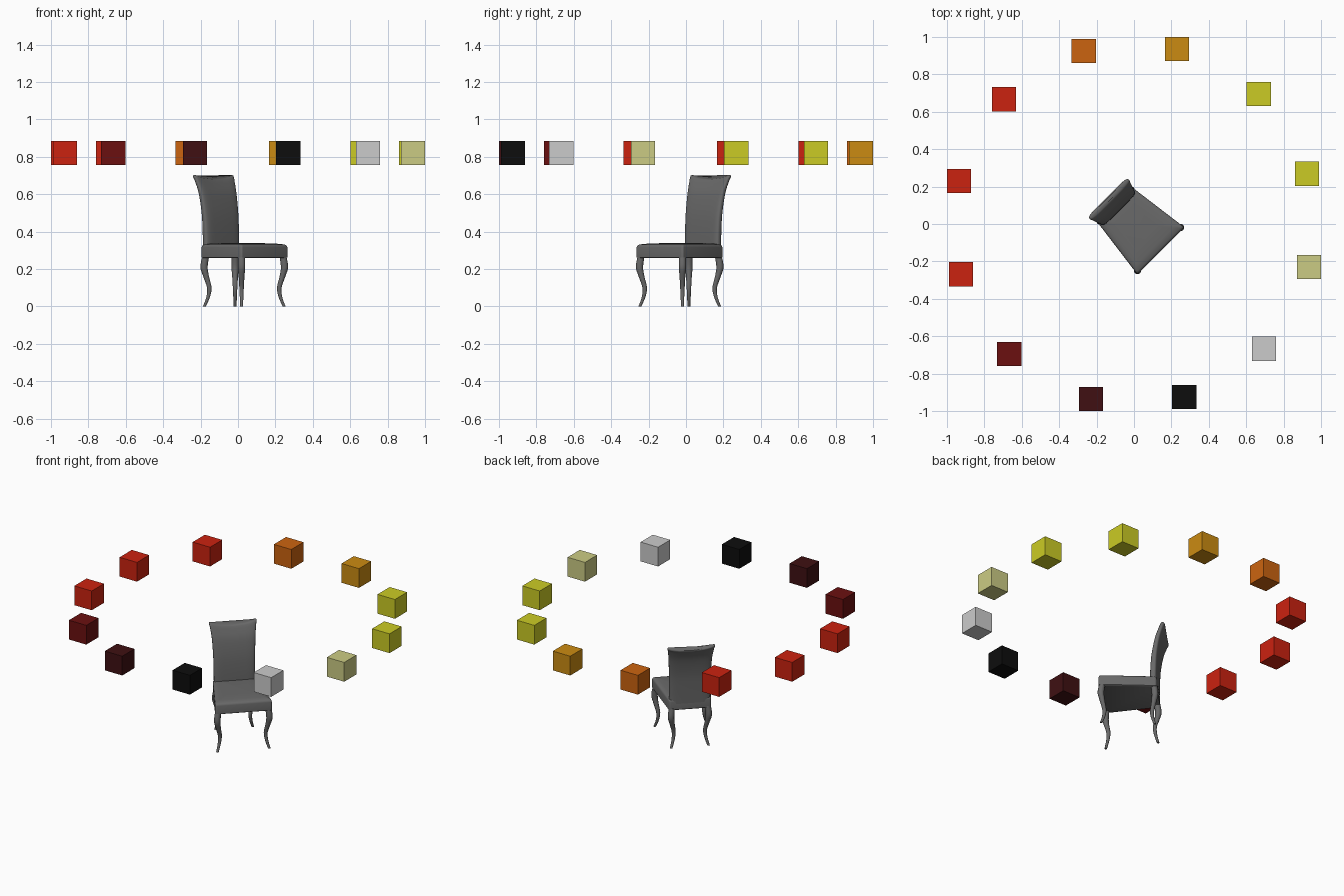
import bpy, bmesh, math
from mathutils import Vector

if "Cube" in bpy.data.objects:
    bpy.data.objects.remove(bpy.data.objects["Cube"])

TURN = math.radians(45)


def make_material(name, color):
    mat = bpy.data.materials.new(name)
    mat.use_nodes = True
    mat.diffuse_color = (*color, 1)
    mat.node_tree.nodes["Principled BSDF"].inputs["Base Color"].default_value = (*color, 1)
    return mat


mats = {name: make_material(name, color) for name, color in {
    "charcoal": (.14, .14, .14),
    "yellow": (.6, .6, .018),
    "amber": (.6, .26, .006),
    "orange": (.6, .127, .005),
    "red": (.6, .016, .005),
    "dark red": (.145, .005, .005),
    "maroon": (.05, .005, .006),
    "black": (.004, .004, .004),
    "light grey": (.6, .6, .6),
    "pale yellow": (.6, .6, .23)}.items()}


def finish(bm, name, mat, angle=0):
    bmesh.ops.recalc_face_normals(bm, faces=bm.faces)
    mesh = bpy.data.meshes.new(name)
    bm.to_mesh(mesh)
    bm.free()
    mesh.materials.append(mats[mat])
    obj = bpy.data.objects.new(name, mesh)
    bpy.context.collection.objects.link(obj)
    if angle:
        bpy.ops.object.select_all(action="DESELECT")
        obj.select_set(True)
        bpy.context.view_layer.objects.active = obj
        bpy.ops.object.shade_smooth_by_angle(angle=math.radians(angle))
    return obj


def loft(name, rings, angle):
    """Skin a stack of equal-length rings and cap both ends."""
    bm = bmesh.new()
    loops = [[bm.verts.new(p) for p in ring] for ring in rings]
    n = len(loops[0])
    for low, high in zip(loops, loops[1:]):
        for i in range(n):
            j = (i + 1) % n
            bm.faces.new((low[i], low[j], high[j], high[i]))
    bm.faces.new(loops[0])
    bm.faces.new(loops[-1])
    obj = finish(bm, name, "charcoal", angle)
    obj.rotation_euler.z = TURN
    return obj


def catmull(rows, steps):
    """Smoothly resample rows of profile values."""
    rows = [Vector(r) for r in rows]
    out = []
    for i in range(len(rows) - 1):
        a, b, c, d = rows[max(i - 1, 0)], rows[i], rows[i + 1], rows[min(i + 2, len(rows) - 1)]
        for k in range(steps):
            t = k / steps
            out.append(b + (c - a) * (t / 2) + (a * 2 - b * 5 + c * 4 - d) * (t * t / 2)
                       + (b * 3 - a - c * 3 + d) * (t ** 3 / 2))
    return out + [rows[-1]]


# Seat: tapered upholstered block with a softly crowned top
FRONT, REAR = Vector((.178, -.203)), Vector((.131, .15))
corners = [Vector((-FRONT.x, FRONT.y)), FRONT, REAR, Vector((-REAR.x, REAR.y))]
outline = []
for i, corner in enumerate(corners):
    to_prev = (corners[i - 1] - corner).normalized() * .014
    to_next = (corners[(i + 1) % 4] - corner).normalized() * .014
    for t in (0, .25, .5, .75, 1):
        outline.append(corner + to_prev * (1 - t) ** 2 + to_next * t ** 2)
seat_profile = [(.258, .97), (.262, 1), (.316, 1), (.325, .985),
                (.331, .94), (.335, .8), (.338, .5)]
loft("seat", [[(p.x * s, p.y * s, z) for p in outline] for z, s in seat_profile], 40)

# Backrest: rows are height, half width, front depth, rear depth
back_rows = [(.30, .127, .105, .151), (.40, .128, .107, .153), (.50, .13, .115, .158),
             (.60, .135, .134, .174), (.66, .143, .157, .194), (.68, .148, .167, .204)]
back_rows = catmull(back_rows, 4) + [Vector((.687, .147, .172, .203)), Vector((.69, .143, .18, .198))]


def back_ring(row):
    z, half, front, rear = row
    ring = []
    for i in range(40):
        a = math.tau * i / 40
        c, s = math.cos(a), math.sin(a)
        u = math.copysign(abs(c) ** .35, c)
        v = math.copysign(abs(s) ** .6, s)
        # The top edge dips between the two raised corners
        lift = max(0, (z - .5) / .19) ** 2 * (.022 * u * u - .009)
        ring.append((u * half, (front + rear) / 2 + v * (rear - front) / 2, z + lift))
    return ring


loft("backrest", [back_ring(r) for r in back_rows], 50)

# Cabriole legs: rows are height, outward offset, radius
leg_rows = catmull([(.27, -.024, .019), (.21, -.015, .02), (.16, -.026, .016),
                    (.10, -.043, .0125), (.05, -.037, .010), (0, -.017, .008)], 4)
for part, corner in (("front", Vector((.173, -.2))), ("back", Vector((.128, .15)))):
    for side, sx in (("left", 1), ("right", -1)):
        foot = Vector((corner.x * sx, corner.y))
        out = Vector((sx, math.copysign(1, corner.y))).normalized()
        rings = []
        for z, offset, radius in leg_rows:
            c = foot + out * offset
            rings.append([(c.x + radius * math.cos(math.tau * k / 12),
                           c.y + radius * math.sin(math.tau * k / 12), z) for k in range(12)])
        loft(f"{part}_{side}_leg", rings, 50)

# Ring of floating colour cubes
cube_colors = ["yellow", "yellow", "amber", "orange", "red", "red", "red",
               "dark red", "maroon", "black", "light grey", "pale yellow"]
for i, color in enumerate(cube_colors):
    a = math.radians(16.2 + 30 * i)
    bm = bmesh.new()
    bmesh.ops.create_cube(bm, size=.13)
    cube = finish(bm, f"swatch_cube_{i + 1}", color)
    cube.location = (.963 * math.cos(a), .963 * math.sin(a), .82)
